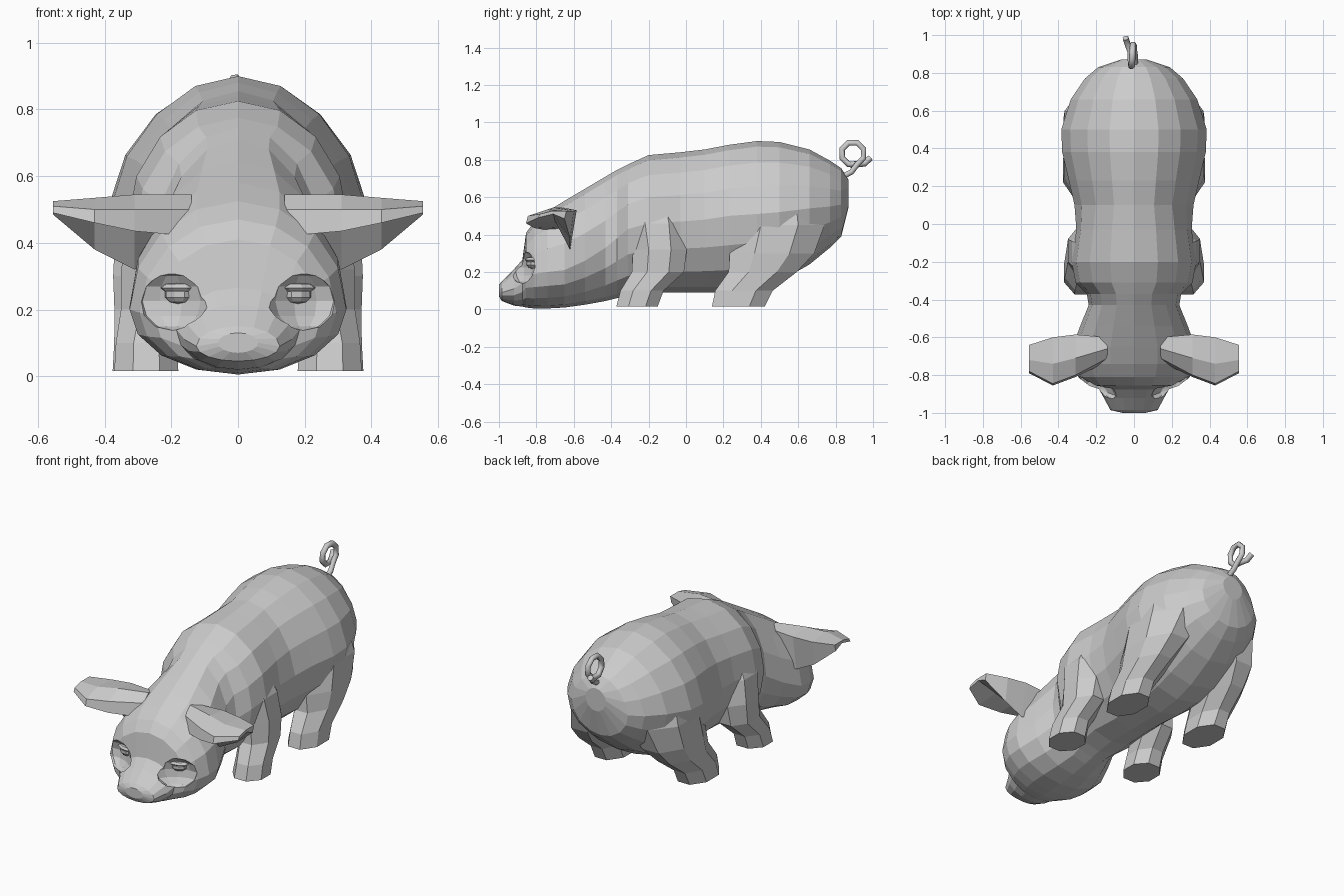
import bpy, bmesh
from math import sin, cos, pi

cube = bpy.data.objects.get("Cube")
if cube:
    bpy.data.objects.remove(cube)

grey = bpy.data.materials.new("Plain grey")
grey.use_nodes = True
tone = (0.6, 0.6, 0.6, 1)
grey.diffuse_color = tone
grey.node_tree.nodes["Principled BSDF"].inputs["Base Color"].default_value = tone


def make_object(name, bm):
    bmesh.ops.recalc_face_normals(bm, faces=bm.faces)
    mesh = bpy.data.meshes.new(name)
    bm.to_mesh(mesh)
    bm.free()
    mesh.materials.append(grey)
    obj = bpy.data.objects.new(name, mesh)
    bpy.context.collection.objects.link(obj)
    return obj


def loft(name, rings):
    """Skin a list of closed point rings and cap both ends."""
    bm = bmesh.new()
    rows = [[bm.verts.new(p) for p in ring] for ring in rings]
    n = len(rows[0])
    for a, b in zip(rows, rows[1:]):
        for i in range(n):
            j = (i + 1) % n
            bm.faces.new((a[i], a[j], b[j], b[i]))
    bm.faces.new(rows[0])
    bm.faces.new(rows[-1])
    return make_object(name, bm)


def ball(name, centre, size, turn=0, rings=6, segments=10):
    """Low-poly ellipsoid, turned about the vertical axis."""
    bm = bmesh.new()
    bmesh.ops.create_uvsphere(bm, u_segments=segments, v_segments=rings, radius=1)
    bmesh.ops.scale(bm, vec=size, verts=bm.verts)
    obj = make_object(name, bm)
    obj.location = centre
    obj.rotation_euler.z = turn
    return obj


# Body and head: y, bottom, widest height, top, half width
SECTIONS = [
    (.87, .55, .63, .69, .07), (.83, .39, .56, .755, .19), (.77, .33, .55, .795, .26),
    (.66, .24, .54, .855, .335),
    (.50, .15, .52, .895, .385), (.38, .11, .51, .90, .38), (.23, .09, .50, .88, .345),
    (.10, .09, .48, .855, .315), (-.03, .09, .47, .84, .305), (-.20, .09, .46, .825, .33),
    (-.31, .075, .43, .775, .31), (-.37, .06, .38, .745, .25),
    (-.43, .045, .33, .71, .24), (-.54, .025, .26, .645, .285), (-.65, .01, .21, .58, .325),
    (-.74, .005, .20, .525, .325), (-.81, .005, .19, .47, .295), (-.855, .01, .18, .41, .25),
    (-.875, .015, .14, .265, .185), (-.92, .02, .11, .215, .16), (-.985, .045, .09, .15, .125),
    (-1.0, .07, .10, .13, .06)]


def body_ring(y, low, mid, top, w, n=16):
    """Egg-shaped section, pinched towards the spine behind the shoulders."""
    ring = []
    for k in range(n):
        a = 2 * pi * k / n + pi / 2
        s = sin(a)
        pinch = 1 - .13 * max(s, 0) if y > .05 else 1
        ring.append((w * cos(a) * pinch, y, mid + s * (top - mid if s > 0 else mid - low)))
    return ring


body = loft("body", [body_ring(*s) for s in SECTIONS])

# Eye sockets carved into the face, with heavy lids inside
for side, label in ((1, "left"), (-1, "right")):
    cutter = ball("socket_cutter", (.195 * side, -.872, .225), (.12, .055, .088), .5 * side)
    mod = body.modifiers.new("socket", "BOOLEAN")
    mod.operation = "DIFFERENCE"
    mod.solver = "EXACT"
    mod.object = cutter
    bpy.context.view_layer.objects.active = body
    bpy.context.view_layer.update()
    bpy.ops.object.modifier_apply(modifier=mod.name)
    bpy.data.objects.remove(cutter)
    ball(label + "_eye", (.18 * side, -.822, .245), (.045, .03, .028), .4 * side, 5, 8)
    ball(label + "_upper_lid", (.18 * side, -.822, .265), (.06, .034, .016), .4 * side, 4, 8)

# Legs: z, centre x, centre y, radius x, radius y
FRONT = [(.015, .275, -.262, .10, .115), (.10, .275, -.235, .095, .12),
         (.20, .255, -.15, .10, .145), (.32, .235, -.14, .12, .15),
         (.46, .185, -.155, .15, .16), (.62, .12, -.17, .13, .13)]
HIND = [(.015, .28, .28, .10, .147), (.10, .28, .31, .095, .16),
        (.20, .265, .41, .11, .19), (.30, .24, .46, .14, .235),
        (.45, .18, .50, .195, .25), (.62, .14, .50, .19, .21)]


def leg_ring(z, cx, cy, rx, ry, side, n=8):
    angles = [2 * pi * (k + .5) / n for k in range(n)]
    return [(side * (cx + 1.04 * rx * cos(a)), cy + 1.04 * ry * sin(a), z) for a in angles]


# Ears: each ring runs front rim, front fold, crown, back fold, lower rim, inner hollow
EAR = [(.14, ((-.73, .42), (-.71, .50), (-.66, .545), (-.60, .53), (-.58, .38), (-.66, .42))),
       (.31, ((-.81, .435), (-.80, .50), (-.71, .545), (-.585, .53), (-.62, .32), (-.68, .44))),
       (.43, ((-.855, .46), (-.845, .50), (-.74, .535), (-.60, .525), (-.62, .38), (-.70, .47))),
       (.555, ((-.79, .49), (-.78, .51), (-.72, .525), (-.64, .525), (-.65, .485), (-.71, .51)))]

for side, label in ((1, "left"), (-1, "right")):
    loft(label + "_front_leg", [leg_ring(*r, side) for r in FRONT])
    loft(label + "_hind_leg", [leg_ring(*r, side) for r in HIND])
    loft(label + "_ear", [[(side * x, y, z) for y, z in row] for x, row in EAR])
    ball(label + "_nostril_rim", (.055 * side, -.972, .085), (.035, .025, .03), 0, 4, 8)

# Curly tail: a stalk, an eight-sided loop drifting sideways, and a tip
loop = [(-.005 * k / 2, .892 + .062 * cos(a), .833 + .062 * sin(a))
        for k, a in enumerate([pi * (i - 1.5) / 4 for i in range(9)])]
PATH = [(.005, .82, .70), (.005, .885, .735)] + loop + [(-.035, .955, .78), (-.045, .985, .81)]
curve = bpy.data.curves.new("tail", "CURVE")
curve.dimensions = "3D"
curve.bevel_depth = .017
curve.bevel_resolution = 1
curve.use_fill_caps = True
spline = curve.splines.new("POLY")
spline.points.add(len(PATH) - 1)
for point, co in zip(spline.points, PATH):
    point.co = (*co, 1)
curve.materials.append(grey)
tail = bpy.data.objects.new("tail", curve)
bpy.context.collection.objects.link(tail)
